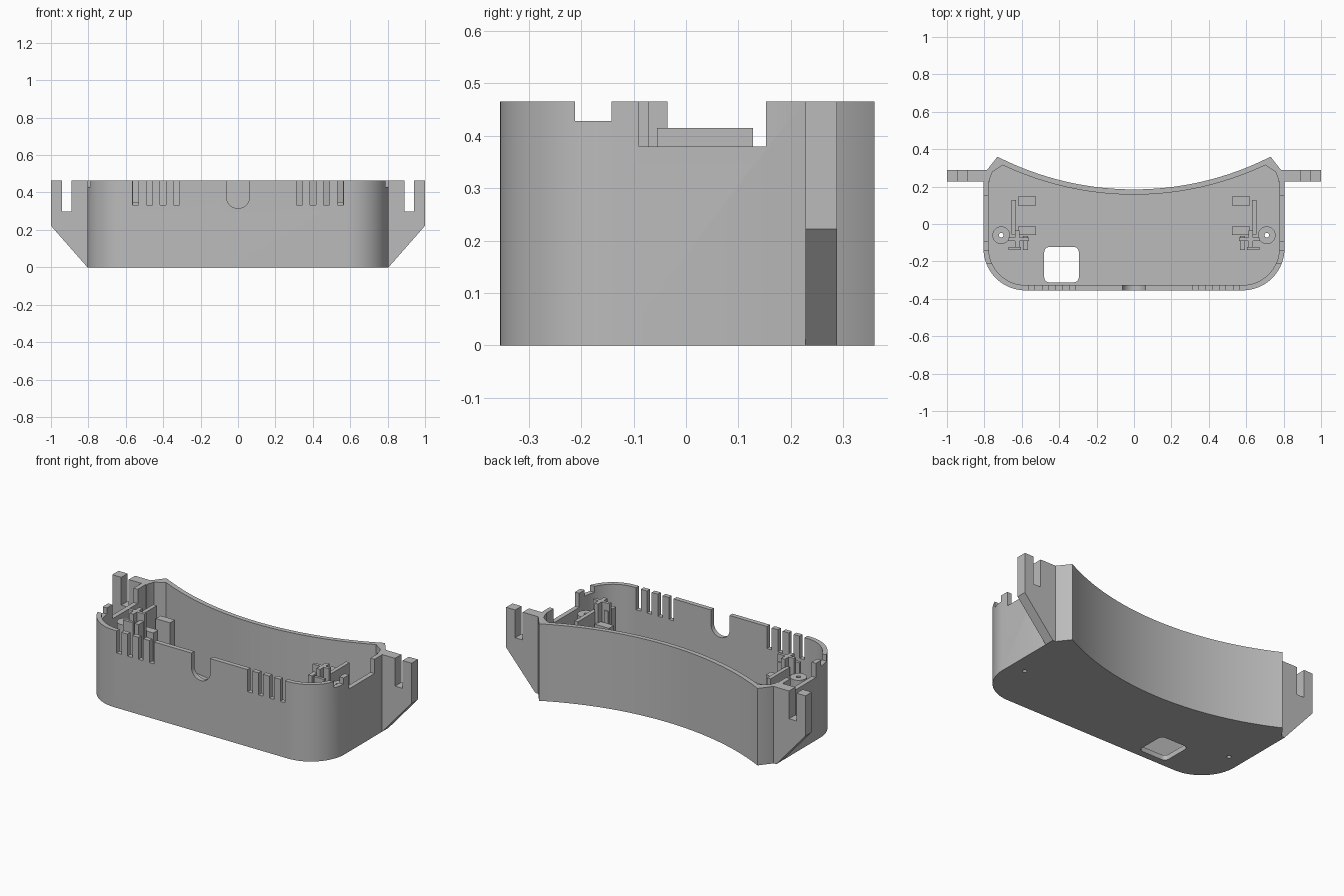
import bpy, bmesh
from math import pi, sin, cos, sqrt, asin
from mathutils import Vector

cube = bpy.data.objects.get("Cube")
if cube:
    bpy.data.objects.remove(cube)

grey = bpy.data.materials.new("plain grey plastic")
grey.use_nodes = True
grey.diffuse_color = (0.5, 0.5, 0.5, 1)
grey.node_tree.nodes["Principled BSDF"].inputs["Base Color"].default_value = (0.5, 0.5, 0.5, 1)

HEIGHT, FLOOR, WALL = 0.465, 0.03, 0.028


def prism(name, pts, low, high, axis="z"):
    """Extrude a closed 2D profile along z (points x,y) or along y (points x,z)."""
    def place(p, h):
        return (p[0], p[1], h) if axis == "z" else (p[0], h, p[1])
    bm = bmesh.new()
    base = bm.faces.new([bm.verts.new(place(p, low)) for p in pts])
    top = bmesh.ops.extrude_face_region(bm, geom=[base])["geom"]
    shift = Vector((0, 0, high - low)) if axis == "z" else Vector((0, high - low, 0))
    bmesh.ops.translate(bm, vec=shift, verts=[v for v in top if isinstance(v, bmesh.types.BMVert)])
    bmesh.ops.recalc_face_normals(bm, faces=bm.faces)
    mesh = bpy.data.meshes.new(name)
    bm.to_mesh(mesh)
    bm.free()
    mesh.materials.append(grey)
    obj = bpy.data.objects.new(name, mesh)
    bpy.context.collection.objects.link(obj)
    return obj


def box(name, x0, x1, y0, y1, z0, z1):
    return prism(name, [(x0, y0), (x1, y0), (x1, y1), (x0, y1)], z0, z1)


def arc(cx, cy, r, start, end, n):
    return [(cx + r * cos(start + (end - start) * i / n),
             cy + r * sin(start + (end - start) * i / n)) for i in range(n + 1)]


def cut(target, cutter):
    """Subtract the cutter and throw it away."""
    cutter.hide_render = True
    mod = target.modifiers.new("cut", "BOOLEAN")
    mod.operation, mod.solver, mod.object = "DIFFERENCE", "EXACT", cutter
    bpy.context.view_layer.objects.active = target
    bpy.ops.object.modifier_apply(modifier=mod.name)
    bpy.data.objects.remove(cutter)


def smooth(obj):
    bpy.ops.object.select_all(action="DESELECT")
    obj.select_set(True)
    bpy.context.view_layer.objects.active = obj
    bpy.ops.object.shade_smooth_by_angle(angle=pi / 6)


def outline(inset):
    """Tray footprint: rounded front, straight sides, concave back."""
    d = inset
    right = arc(0.58, -0.13, 0.225 - d, -pi / 2, 0, 16)
    right += [(0.805 - d, 0.225), (0.785 - d, 0.29 - d * 0.4)]
    tip, radius = 0.73 - d, 1.61 + d
    sweep = asin(tip / radius)
    back = arc(0, 1.795, radius, -pi / 2 + sweep, -pi / 2 - sweep, 48)
    return right + back + [(-x, y) for x, y in reversed(right)]


# Hollow tray
tray = prism("tray_shell", outline(0), 0, HEIGHT)
cut(tray, prism("cavity", outline(WALL), FLOOR, HEIGHT + 0.1))

# Vent slots and the round-bottomed cable opening in the front wall
for side in (-1, 1):
    for i in range(4):
        x = side * (0.328 + 0.073 * i)
        cut(tray, box("slot", x - 0.016, x + 0.016, -0.4, -0.3, 0.332, 0.6))
opening = arc(0, 0.378, 0.0625, pi, 2 * pi, 24) + [(0.0625, 0.6), (-0.0625, 0.6)]
cut(tray, prism("cable_opening", opening, -0.4, -0.3, "y"))

# Notches in the side walls
for side in (-1, 1):
    a, b = sorted((side * 0.72, side * 0.9))
    cut(tray, box("small_notch", a, b, -0.212, -0.142, 0.428, 0.6))
    cut(tray, box("large_notch", a, b, -0.09, 0.153, 0.379, 0.6))

# Rounded square hole in the floor
hole = []
for k, (x, y) in enumerate([(-0.322, -0.15), (-0.453, -0.15), (-0.453, -0.285), (-0.322, -0.285)]):
    hole += arc(x, y, 0.027, k * pi / 2, (k + 1) * pi / 2, 6)
cut(tray, prism("floor_hole", hole, -0.1, 0.1))

for side, word in ((-1, "right"), (1, "left")):
    # Screw post bored through the floor
    def ring(r):
        return arc(side * 0.71, -0.06, r, 0, 2 * pi, 32)[:-1]
    post = prism(word + "_screw_post", ring(0.047), FLOOR - 0.005, 0.37)
    for part in (tray, post):
        cut(part, prism("bore", ring(0.012), -0.1, 0.6))
    smooth(post)

    # Notched mounting ear with a sloping underside
    ear = [(0.79, 0), (0.805, 0), (1, 0.222), (1, HEIGHT), (0.94, HEIGHT), (0.94, 0.297),
           (0.89, 0.297), (0.89, HEIGHT), (0.77, HEIGHT), (0.77, 0)]
    ear = [p for p in ear if p[0] != 0.79]
    prism(word + "_mounting_ear", [(side * x, z) for x, z in ear], 0.228, 0.288, "y")

    # Inner holder plates
    plates = {
        "holder_plate": (0.632, 0.656, -0.055, 0.128, 0.415),
        "rear_support": (0.524, 0.62, 0.1, 0.147, 0.35),
        "front_support": (0.524, 0.62, -0.06, -0.013, 0.35),
        "clip_stem": (0.612, 0.636, -0.125, -0.035, HEIGHT),
        "clip_upper_bar": (0.562, 0.672, -0.09, -0.072, HEIGHT),
        "clip_inner_bar": (0.567, 0.593, -0.14, -0.065, 0.42),
        "clip_lower_bar": (0.605, 0.672, -0.14, -0.122, 0.42),
    }
    for name, (x0, x1, y0, y1, top) in plates.items():
        a, b = sorted((side * x0, side * x1))
        box(word + "_" + name, a, b, y0, y1, FLOOR - 0.005, top)

smooth(tray)
